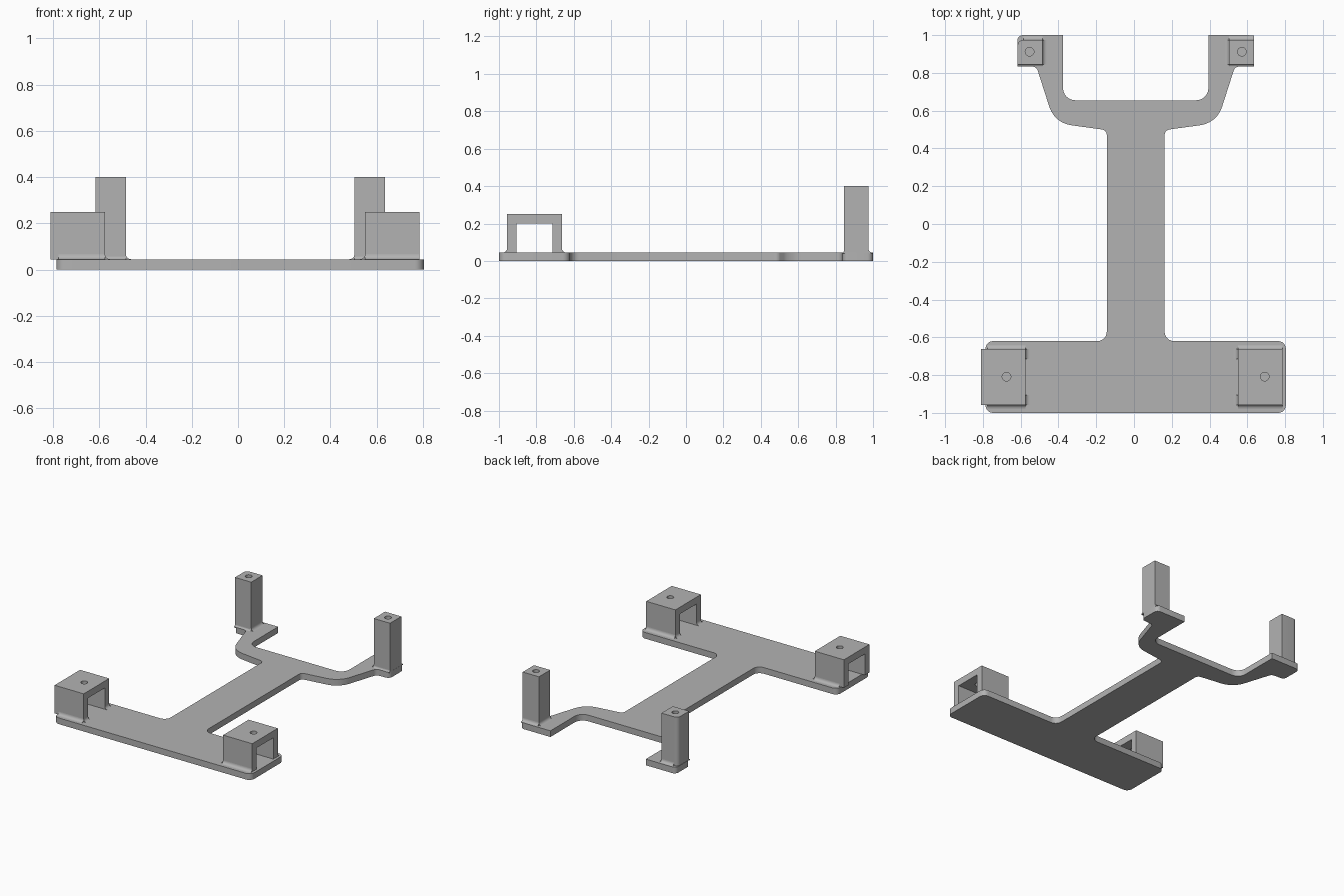
import bpy, bmesh
from math import pi, sin, cos, tan
from mathutils import Vector, Matrix

cube = bpy.data.objects.get("Cube")
if cube:
    bpy.data.objects.remove(cube, do_unlink=True)

GREY = (0.45, 0.45, 0.45, 1)
grey = bpy.data.materials.new("plain grey")
grey.use_nodes = True
grey.diffuse_color = GREY
grey.node_tree.nodes["Principled BSDF"].inputs["Base Color"].default_value = GREY

CX = 0.009       # symmetry axis of the base plate
TOP = 0.045      # plate thickness
R = 0.022        # foot fillet radius
EMBED = 0.005    # overlap between joined parts


def rounded(corners, steps=6):
    """Closed outline from (x, y, radius) corners."""
    out = []
    for i, (x, y, r) in enumerate(corners):
        p = Vector((x, y))
        if r == 0:
            out.append(p)
            continue
        a = (Vector(corners[i - 1][:2]) - p).normalized()
        b = (Vector(corners[(i + 1) % len(corners)][:2]) - p).normalized()
        half = a.angle(b) / 2
        centre = p + (a + b).normalized() * r / sin(half)
        start = p + a * r / tan(half) - centre
        end = p + b * r / tan(half) - centre
        sweep = start.angle_signed(end)
        for k in range(steps + 1):
            t = -sweep * k / steps
            out.append(centre + Matrix.Rotation(t, 2) @ start)
    return out


def prism(name, outline, depth, frame):
    """Extrude an outline along local z, then place it with a frame matrix."""
    bm = bmesh.new()
    face = bm.faces.new([bm.verts.new((p[0], p[1], 0)) for p in outline])
    ext = bmesh.ops.extrude_face_region(bm, geom=[face])["geom"]
    bmesh.ops.translate(bm, vec=(0, 0, depth),
                        verts=[v for v in ext if isinstance(v, bmesh.types.BMVert)])
    bm.transform(frame)
    bmesh.ops.recalc_face_normals(bm, faces=bm.faces)
    mesh = bpy.data.meshes.new(name)
    bm.to_mesh(mesh)
    bm.free()
    mesh.materials.append(grey)
    obj = bpy.data.objects.new(name, mesh)
    bpy.context.collection.objects.link(obj)
    return obj


def smooth(obj):
    bpy.ops.object.select_all(action="DESELECT")
    obj.select_set(True)
    bpy.context.view_layer.objects.active = obj
    bpy.ops.object.shade_smooth_by_angle(angle=pi / 6)


def drill(obj, x, y, low, high):
    """Cut a vertical screw hole and discard the cutter."""
    circle = [(0.023 * cos(k * pi / 12), 0.023 * sin(k * pi / 12)) for k in range(24)]
    cutter = prism("hole_cutter", circle, high - low, Matrix.Translation((x, y, low)))
    mod = obj.modifiers.new("hole", "BOOLEAN")
    mod.operation, mod.solver, mod.object = "DIFFERENCE", "EXACT", cutter
    bpy.context.view_layer.objects.active = obj
    bpy.ops.object.modifier_apply(modifier="hole")
    bpy.data.objects.remove(cutter, do_unlink=True)
    smooth(obj)


def fillet(name, x, y, direction, length, r=R):
    """Concave strip at the foot of a wall, centred on x, y, flaring along direction."""
    arc = [(r - r * sin(k * pi / 12), r - r * cos(k * pi / 12)) for k in range(7)]
    outline = [(-EMBED, -EMBED), (r, -EMBED)] + arc + [(-EMBED, r)]
    d = Vector((*direction, 0))
    along = d.cross(Vector((0, 0, 1)))
    frame = Matrix((d, (0, 0, 1), along)).transposed().to_4x4()
    frame.translation = Vector((x, y, TOP)) - along * length / 2
    smooth(prism(name, outline, length, frame))


# Base plate: crossbar, stem and forked arms
half = [(0.795, -1, 0.04), (0.795, -0.62, 0.04), (0.153, -0.62, 0.05),
        (0.153, 0.497, 0.03), (0.43, 0.535, 0.14), (0.525, 0.832, 0.03),
        (0.627, 0.838, 0.03), (0.627, 1, 0.03), (0.385, 1, 0), (0.385, 0.655, 0.065)]
outline = rounded(half + [(-x, y, r) for x, y, r in reversed(half)])
smooth(prism("base_plate", outline, TOP, Matrix.Translation((CX, 0, 0))))

# Frame turning a (y, z) profile so that it extrudes along x
ALONG_X = Matrix(((0, 0, 1), (1, 0, 0), (0, 1, 0))).to_4x4()

# Front brackets: open arches with a screw hole in the roof
Y0, Y1, WALL, ROOF = -0.957, -0.663, 0.051, 0.25
arch = [(Y0, TOP), (Y0, ROOF), (Y1, ROOF), (Y1, TOP), (Y1 - WALL, TOP),
        (Y1 - WALL, 0.2), (Y0 + WALL, 0.2), (Y0 + WALL, TOP)]
for side, x0, x1, hole, inward in (("right", -0.81, -0.575, -0.675, 1),
                                   ("left", 0.55, 0.785, 0.692, -1)):
    bracket = prism(side + "_front_bracket", arch, x1 - x0,
                    Matrix.Translation((x0, 0, 0)) @ ALONG_X)
    drill(bracket, hole, -0.808, 0.17, 0.3)
    inner = x1 if inward > 0 else x0
    outer = max(x0, CX - 0.785) if inward > 0 else x1
    mid, span = (inner + outer) / 2, abs(inner - outer)
    name = side + "_bracket_fillet"
    fillet(name, mid, Y0, (0, -1), span)
    fillet(name, mid, Y1, (0, 1), span)
    for y in (Y0 + WALL / 2, Y1 - WALL / 2):
        fillet(name, inner, y, (inward, 0), WALL)

# Rear posts: tall blocks with a blind screw hole on top
P0, P1, TALL = 0.845, 0.975, 0.4
for side, x0, x1, hole, inward, soft in (("right", -0.616, -0.485, -0.553, 1, 0.03),
                                         ("left", 0.504, 0.635, 0.571, -1, 0)):
    square = rounded([(x0, P0, 0), (x1, P0, 0), (x1, P1, 0), (x0, P1, soft)])
    post = prism(side + "_rear_post", square, TALL - TOP, Matrix.Translation((0, 0, TOP)))
    drill(post, hole, 0.912, 0.25, 0.45)
    name = side + "_post_fillet"
    mid, span = (x0 + x1) / 2, x1 - x0
    fillet(name, x1 if inward > 0 else x0, (P0 + P1) / 2, (inward, 0), P1 - P0)
    fillet(name, mid, P0, (0, -1), span, 0.012)
    fillet(name, mid + inward * soft / 2, P1, (0, 1), span - soft)
